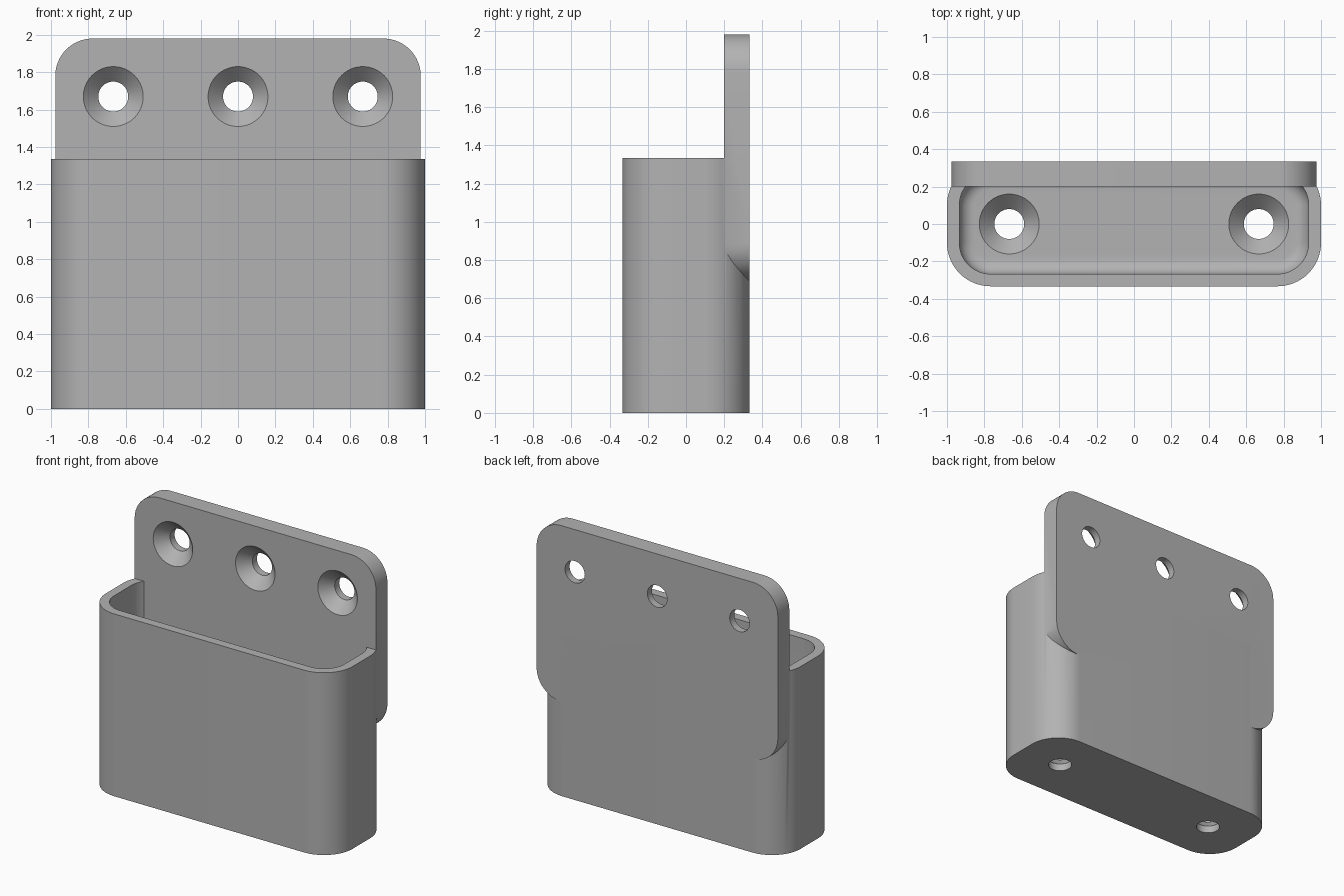
import bpy, bmesh
from math import sin, cos, pi, radians
from mathutils import Matrix

if "Cube" in bpy.data.objects:
    bpy.data.objects.remove(bpy.data.objects["Cube"], do_unlink=True)

grey = bpy.data.materials.new("plain_grey")
grey.use_nodes = True
colour = (0.45, 0.45, 0.45, 1)
grey.diffuse_color = colour
grey.node_tree.nodes["Principled BSDF"].inputs["Base Color"].default_value = colour


def outline(hx, hy, r, steps=16):
    """Rounded rectangle, counter-clockwise; a circle when hx = hy = r."""
    pts = []
    for k, (sx, sy) in enumerate([(1, 1), (-1, 1), (-1, -1), (1, -1)]):
        first = 1 if hx == r else 0
        for i in range(first, steps + 1):
            a = pi / 2 * (k + i / steps)
            pts.append((sx * (hx - r) + r * cos(a), sy * (hy - r) + r * sin(a)))
    return pts


def loft(name, rings, matrix=Matrix()):
    """Closed solid through outlines given as (half x, half y, radius, height)."""
    bm = bmesh.new()
    loops = [[bm.verts.new((x, y, z)) for x, y in outline(hx, hy, r)]
             for hx, hy, r, z in rings]
    n = len(loops[0])
    for a, b in zip(loops, loops[1:]):
        for i in range(n):
            j = (i + 1) % n
            bm.faces.new((a[i], a[j], b[j], b[i]))
    bm.faces.new(loops[0][::-1])
    bm.faces.new(loops[-1])
    bm.transform(matrix)
    bmesh.ops.recalc_face_normals(bm, faces=bm.faces)
    mesh = bpy.data.meshes.new(name)
    bm.to_mesh(mesh)
    bm.free()
    mesh.materials.append(grey)
    obj = bpy.data.objects.new(name, mesh)
    bpy.context.collection.objects.link(obj)
    return obj


def combine(target, tool, operation):
    mod = target.modifiers.new(operation.lower(), "BOOLEAN")
    mod.operation, mod.object, mod.solver = operation, tool, "EXACT"
    bpy.context.view_layer.objects.active = target
    bpy.ops.object.modifier_apply(modifier=mod.name)
    bpy.data.objects.remove(tool, do_unlink=True)


def countersink(name, matrix):
    """Screw hole: straight bore, then a cone opening upwards at wall thickness."""
    over = 0.02
    profile = [(bore, -over), (bore, wall - bore), (2 * bore + over, wall + over)]
    return loft(name, [(r, r, r, z) for r, z in profile], matrix)


wall, bore, back = 0.133, 0.08, 0.333

# Pocket with a filleted floor
holder = loft("wall_holder", [(1, back, 0.233, 0), (1, back, 0.233, 1.335)])
fillet = 0.08
cavity = []
for i in range(9):
    a = pi / 2 * i / 8
    inset = fillet * (1 - sin(a))
    cavity.append((0.934 - inset, 0.267 - inset, 0.167 - inset,
                   wall + fillet * (1 - cos(a))))
cavity.append((0.934, 0.267, 0.167, 1.5))
combine(holder, loft("pocket_cavity", cavity), "DIFFERENCE")

# Upright mounting plate: local z points to the front
upright = Matrix.Rotation(radians(90), 4, "X")
low, high = 0.69, 1.98
place = Matrix.Translation((0, back, (low + high) / 2)) @ upright
half = (high - low) / 2
plate = loft("mounting_plate", [(0.977, half, 0.2, 0), (0.977, half, 0.2, wall)], place)
combine(holder, plate, "UNION")

# Screw holes in the plate and the floor
for x in (-0.667, 0, 0.667):
    at = Matrix.Translation((x, back, 1.67)) @ upright
    combine(holder, countersink("plate_hole", at), "DIFFERENCE")
for x in (-0.667, 0.667):
    combine(holder, countersink("floor_hole", Matrix.Translation((x, 0, 0))), "DIFFERENCE")

bpy.ops.object.select_all(action="DESELECT")
holder.select_set(True)
bpy.context.view_layer.objects.active = holder
bpy.ops.object.shade_smooth_by_angle(angle=radians(30))
